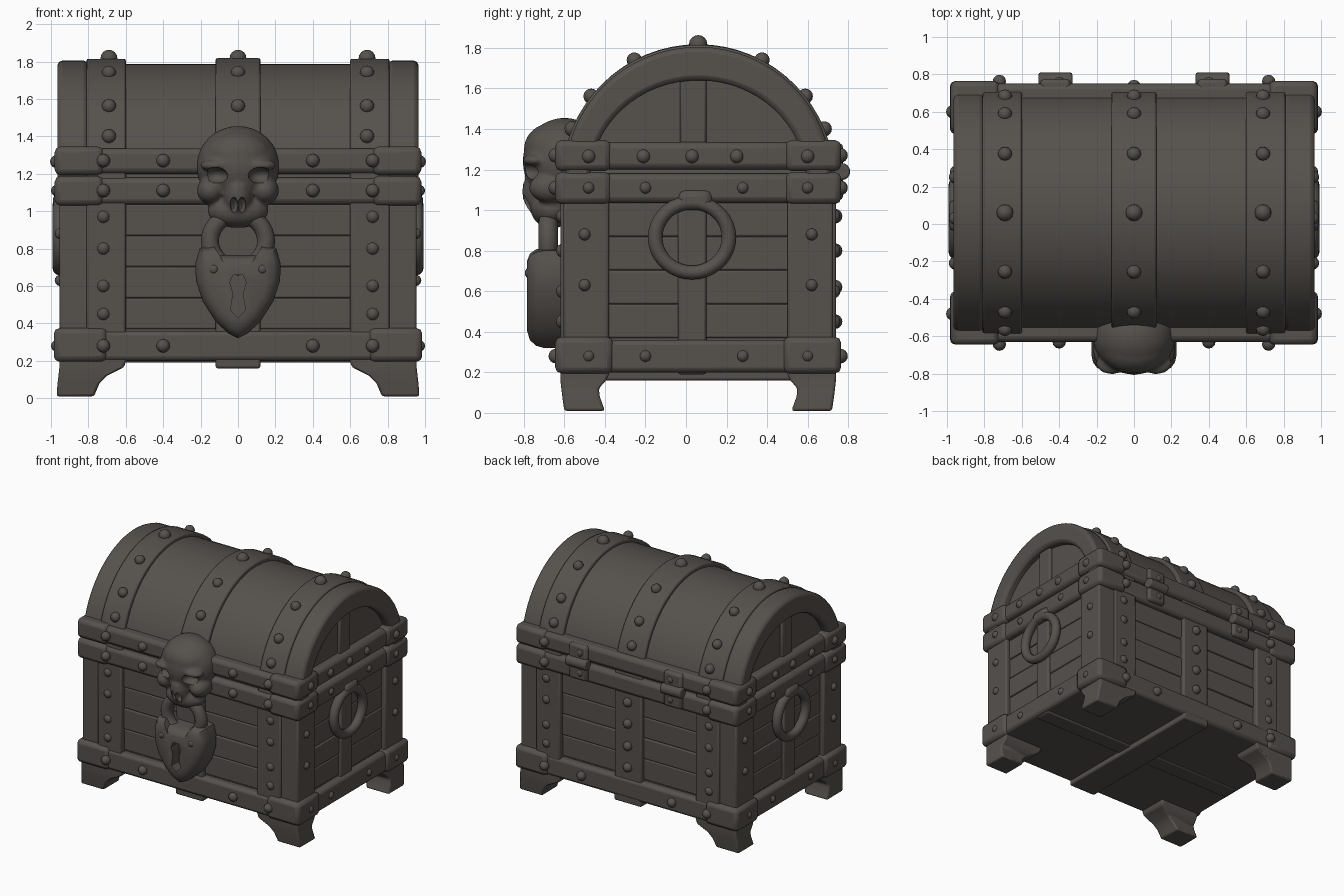
import bpy, bmesh, math
from mathutils import Matrix, Vector

if "Cube" in bpy.data.objects:
    bpy.data.objects.remove(bpy.data.objects["Cube"])

CY, CZ = 0.06, 1.15          # centre of the lid arch
mat = bpy.data.materials.new("dark weathered grey brown")
mat.diffuse_color = (0.092, 0.082, 0.073, 1)
mat.use_nodes = True
mat.node_tree.nodes["Principled BSDF"].inputs["Base Color"].default_value = mat.diffuse_color


def add(name, bm, bevel=0.0, seg=2):
    bmesh.ops.recalc_face_normals(bm, faces=bm.faces[:])
    me = bpy.data.meshes.new(name)
    bm.to_mesh(me)
    bm.free()
    me.materials.append(mat)
    ob = bpy.data.objects.new(name, me)
    bpy.context.collection.objects.link(ob)
    if bevel:
        m = ob.modifiers.new("bevel", 'BEVEL')
        m.width, m.segments, m.limit_method = bevel, seg, 'ANGLE'
    return ob


def box(name, x0, x1, y0, y1, z0, z1, bevel=0.012):
    bm = bmesh.new()
    M = Matrix.Translation(((x0 + x1) / 2, (y0 + y1) / 2, (z0 + z1) / 2)) @ \
        Matrix.Diagonal((abs(x1 - x0), y1 - y0, z1 - z0, 1))
    bmesh.ops.create_cube(bm, size=1, matrix=M)
    return add(name, bm, bevel)


def loft(name, rings, bevel=0.0, seg=2):
    """Join rings of equal point count, capped at both ends."""
    bm = bmesh.new()
    vs = [[bm.verts.new(p) for p in r] for r in rings]
    n = len(vs[0])
    for a, b in zip(vs, vs[1:]):
        for i in range(n):
            bm.faces.new((a[i], a[(i + 1) % n], b[(i + 1) % n], b[i]))
    bm.faces.new(vs[0])
    bm.faces.new(vs[-1])
    return add(name, bm, bevel, seg)


def arc(a, b, n=32):
    return [(CY - a * math.cos(math.pi * i / n), CZ + b * math.sin(math.pi * i / n)) for i in range(n + 1)]


def arch(name, x0, x1, pts, bevel=0.01):
    return loft(name, [[(x, y, z) for y, z in pts] for x in (x0, x1)], bevel)


def ball(bm, c, r, u=16, v=10):
    bmesh.ops.create_uvsphere(bm, u_segments=u, v_segments=v, radius=1,
                              matrix=Matrix.Translation(c) @ Matrix.Diagonal((*r, 1)))


def torus(name, c, R, r, scale=(1, 1, 1), axis='Y'):
    bpy.ops.mesh.primitive_torus_add(major_radius=R, minor_radius=r, major_segments=36, minor_segments=12)
    ob = bpy.context.object
    ob.name = name
    ob.data.transform(Matrix.Translation(c) @ Matrix.Diagonal((*scale, 1)) @ Matrix.Rotation(math.pi / 2, 4, 'X' if axis == 'Y' else 'Y'))
    ob.data.materials.append(mat)
    return ob


def carve(ob, cutter):
    m = ob.modifiers.new("cut", 'BOOLEAN')
    m.operation, m.object, m.solver = 'DIFFERENCE', cutter, 'EXACT'


def bake(ob, cutter):
    """Freeze modifiers, then drop the cutter."""
    me = bpy.data.meshes.new_from_object(ob.evaluated_get(bpy.context.evaluated_depsgraph_get()))
    ob.modifiers.clear()
    ob.data = me
    bpy.data.objects.remove(cutter)


# wooden body, boards and lid
box("chest_body", -0.91, 0.91, -0.57, 0.69, 0.20, 1.2)
for i in range(4):
    z = 0.37 + i * 0.167
    o = 0.004 * (i % 2)
    box("front_back_board", -0.85, 0.85, -0.58 - o, 0.70 + o, z, z + 0.164, 0.008)
    box("side_board", -0.918 - o, 0.918 + o, -0.5, 0.62, z, z + 0.164, 0.008)
arch("lid", -0.90, 0.90, arc(0.64, 0.638), 0)
arch("lid_middle_strap", -0.12, 0.12, arc(0.67, 0.668))
box("bottom_strap", -0.12, 0.12, -0.62, 0.74, 0.16, 0.24)
box("front_back_middle_strap", -0.12, 0.12, -0.615, 0.735, 0.17, 1.1)
box("side_middle_strap", -0.94, 0.94, -0.04, 0.10, 0.19, 1.1)
box("gable_middle_strap", -0.925, 0.925, -0.03, 0.10, 1.3, 1.66)

# iron rims and base band
box("base_band", -0.965, 0.965, -0.63, 0.745, 0.20, 0.36, 0.025)
box("lower_rim", -0.965, 0.965, -0.63, 0.75, 1.035, 1.18, 0.03)
box("upper_rim", -0.965, 0.965, -0.63, 0.75, 1.20, 1.335, 0.03)

for s in (-1, 1):
    # lid straps and end arches
    arch("lid_strap", s * 0.60, s * 0.81, arc(0.672, 0.665))
    ring = arc(0.66, 0.655) + arc(0.53, 0.49)[::-1]
    arch("lid_end_arch", s * 0.80, s * 0.965, ring, 0.025)
    for f in (-1, 1):
        def Y(d):
            return CY + f * d
        def yy(a, b):
            return sorted((Y(a), Y(b)))
        # corner posts, front/back straps, corner caps
        box("corner_post", s * 0.78, s * 0.955, *yy(0.44, 0.665), 0.3, 1.1)
        box("outer_strap", s * 0.60, s * 0.81, *yy(0.5, 0.68), 0.3, 1.1)
        box("base_corner_cap", s * 0.70, s * 0.985, *yy(0.42, 0.705), 0.195, 0.375, 0.03)
        box("lower_rim_corner_cap", s * 0.72, s * 0.98, *yy(0.43, 0.705), 1.03, 1.187, 0.03)
        box("upper_rim_corner_cap", s * 0.72, s * 0.98, *yy(0.43, 0.705), 1.193, 1.345, 0.03)
        # bracket feet
        rings = []
        for z, xo, xi, yo, yi in ((0.01, 0.97, 0.77, 0.66, 0.46), (0.08, 0.965, 0.74, 0.67, 0.485),
                                  (0.12, 0.96, 0.70, 0.675, 0.49), (0.165, 0.955, 0.61, 0.68, 0.45),
                                  (0.22, 0.955, 0.59, 0.68, 0.43)):
            rings.append([(s * xo, Y(yo), z), (s * xi, Y(yo), z), (s * xi, Y(yi), z), (s * xo, Y(yi), z)])
        loft("foot", rings, 0.012)
    # ring handle and its mount
    torus("ring_handle", (s * 0.955, 0.03, 0.865), 0.182, 0.036, (1.0, 1.0, 0.95), 'X')
    box("handle_mount", s * 0.90, s * 0.99, -0.04, 0.13, 1.0, 1.1, 0.035)
    # back hinges
    box("hinge_plate", s * 0.34, s * 0.50, 0.70, 0.775, 1.05, 1.33, 0.02)
    bm = bmesh.new()
    bmesh.ops.create_cone(bm, cap_ends=True, segments=16, radius1=0.042, radius2=0.042, depth=0.18,
                          matrix=Matrix.Translation((s * 0.42, 0.768, 1.19)) @ Matrix.Rotation(math.pi / 2, 4, 'Y'))
    add("hinge_barrel", bm, 0.01)

# studs
bm = bmesh.new()
def stud(x, y, z, r=0.036):
    ball(bm, (x, y, z), (r, r, r), 12, 8)
for s in (-1, 1):
    for y in (-0.605, 0.725):
        for z in (0.45, 0.60, 0.80, 0.97):
            stud(s * 0.72, y, z)
    for y in (-0.63, 0.75):
        for z in (0.28, 1.11, 1.27):
            stud(s * 0.40, y, z)
            stud(s * 0.72, y - 0.012 if y < 0 else y + 0.012, z)
    for y in (-0.5, 0.62):
        for z in (0.63, 0.88):
            stud(s * 0.95, y, z, 0.03)
    for y in (-0.48, -0.21, 0.03, 0.25, 0.60):
        stud(s * (0.97 if abs(y - 0.06) > 0.5 else 0.955), y, 1.265, 0.035)
    for y in (-0.48, -0.20, 0.28, 0.60):
        for z in (0.28, 1.11):
            stud(s * (0.97 if abs(y - 0.06) > 0.5 else 0.955), y, z, 0.03)
    stud(s * 0.94, 0.03, 0.30, 0.025)
for z in (0.45, 0.62, 0.80, 0.97):
    stud(0, 0.735, z)
for x in (-0.69, 0, 0.69):
    for d in (22, 38, 62, 90, 118, 142, 158):
        t = math.radians(d)
        stud(x, CY - 0.67 * math.cos(t), CZ + 0.668 * math.sin(t), 0.045 if d == 90 else 0.038)
add("studs", bm)

# skull hasp: cranium, cheeks and jaw fused, sockets carved
bm = bmesh.new()
ball(bm, (0, -0.60, 1.24), (0.222, 0.205, 0.215), 32, 20)
ball(bm, (0, -0.66, 1.30), (0.18, 0.14, 0.13), 24, 16)
for s in (-1, 1):
    ball(bm, (s * 0.145, -0.67, 1.11), (0.075, 0.105, 0.075))
    ball(bm, (s * 0.12, -0.745, 1.245), (0.085, 0.06, 0.032))
ball(bm, (0, -0.67, 1.09), (0.09, 0.14, 0.14))
ball(bm, (0, -0.66, 1.0), (0.165, 0.105, 0.09))
skull = add("skull_hasp", bm)
m = skull.modifiers.new("fuse", 'REMESH')
m.mode, m.voxel_size = 'VOXEL', 0.011
m = skull.modifiers.new("soften", 'SMOOTH')
m.iterations = 5
bm = bmesh.new()
for s in (-1, 1):
    ball(bm, (s * 0.12, -0.79, 1.19), (0.066, 0.08, 0.045))
    ball(bm, (s * 0.022, -0.80, 1.03), (0.022, 0.06, 0.045))
cut = add("socket_cutter", bm)
cut.hide_render = True
carve(skull, cut)
bake(skull, cut)

# heart padlock with keyhole
torus("lock_shackle", (0, -0.68, 0.84), 0.15, 0.048, (1, 1, 0.95))
half = [(0.05, 0.345), (0.12, 0.41), (0.19, 0.52), (0.225, 0.63), (0.228, 0.72), (0.205, 0.80), (0.13, 0.815), (0.10, 0.765)]
out = [(0, 0.32)] + half + [(-x, z) for x, z in half[::-1]]
def outline(k, y):
    return [(x * k, y, 0.60 + (z - 0.60) * k) for x, z in out]
lock = loft("padlock", [outline(1, -0.60), outline(1, -0.70), outline(0.96, -0.74), outline(0.86, -0.77), outline(0.68, -0.785)])
key = [(0, 0.43), (0.04, 0.47), (0.026, 0.56), (0.044, 0.62), (0.025, 0.66), (-0.025, 0.66), (-0.044, 0.62), (-0.026, 0.56), (-0.04, 0.47)]
cut = loft("keyhole_cutter", [[(x, y, z) for x, z in key] for y in (-0.9, -0.70)])
cut.hide_render = True
carve(lock, cut)
bake(lock, cut)
bm = bmesh.new()
for s in (-1, 1):
    ball(bm, (s * 0.13, -0.765, 0.69), (0.03, 0.03, 0.03), 12, 8)
add("padlock_rivets", bm)

# smooth shading with crisp edges
bpy.ops.object.select_all(action='DESELECT')
for ob in bpy.context.scene.objects:
    ob.select_set(True)
    bpy.context.view_layer.objects.active = ob
bpy.ops.object.shade_smooth_by_angle(angle=math.radians(40))
